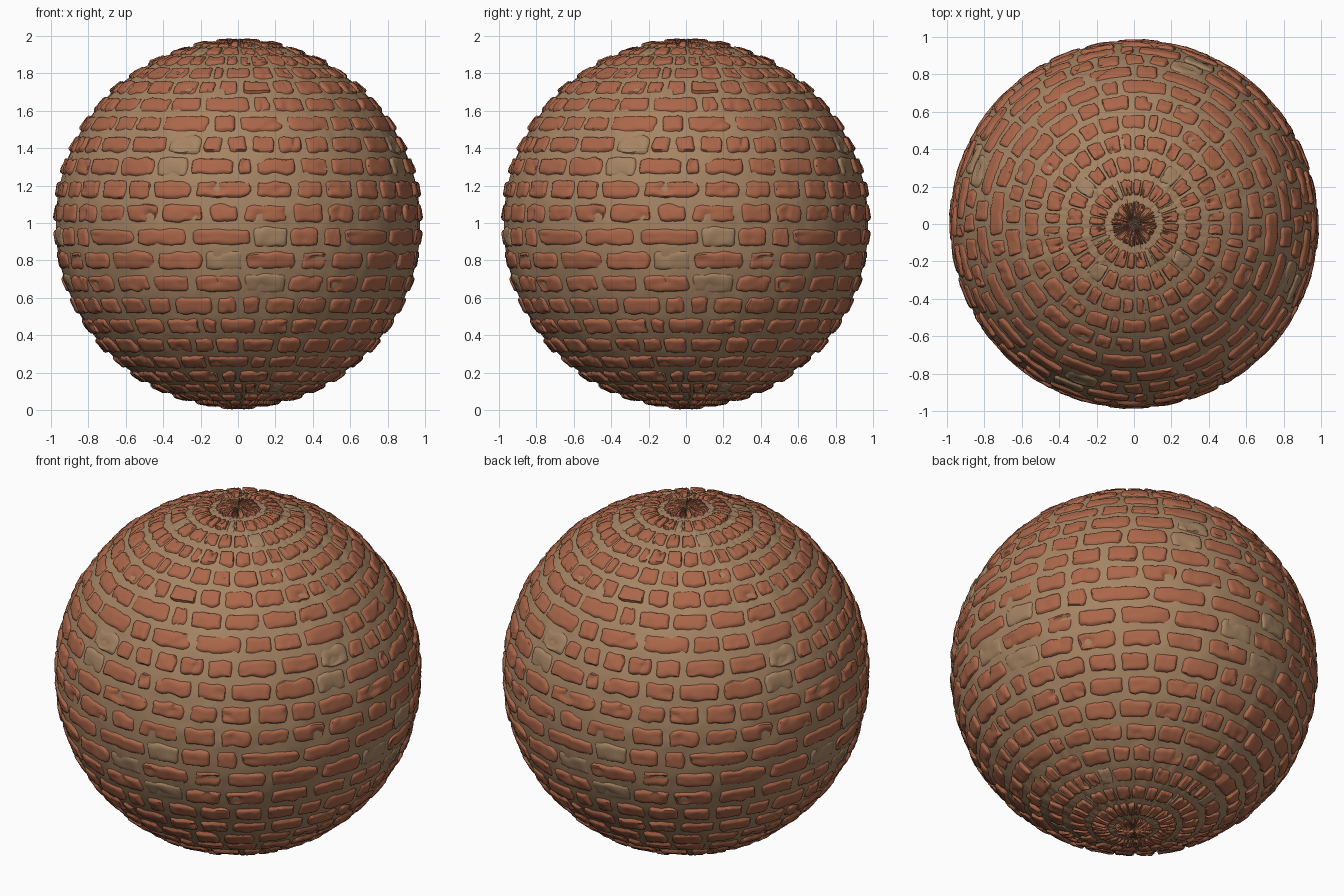
import bpy, math, random
from mathutils import Vector, noise

if "Cube" in bpy.data.objects:
    bpy.data.objects.remove(bpy.data.objects["Cube"])

random.seed(4)
CENTRE_Z, BRICK_R, MORTAR_R = 0.996, 0.987, 0.974
COURSE = 7.5                      # degrees of latitude per brick course


def material(name, rgb):
    m = bpy.data.materials.new(name)
    m.diffuse_color = (*rgb, 1)
    m.use_nodes = True
    m.node_tree.nodes["Principled BSDF"].inputs["Base Color"].default_value = m.diffuse_color
    return m


BRICK = material("brick_red", (0.41, 0.135, 0.068))
MORTAR = material("mortar_tan", (0.38, 0.23, 0.125))

# Joints between bricks (degrees of longitude from the front) for each course, from
# latitude -34 upwards. The wall repeats every 90 degrees round and every 12 courses.
JOINTS = [
    (-28.5, -14, -7.5, 7.5, 20, 32),
    (-34, -23.6, -8.4, 0.7, 9, 21, 33),
    (-30, -15.3, 2, 16.3, 30),
    (-27.6, -10.8, 1.6, 19.7, 30.6, 45),
    (-34.6, -15.4, 4.7, 16, 27.4, 35.4),
    (-38, -25.7, -10, 1, 16.7, 28.8),
    (-38, -28.6, -14.3, 5, 18.3, 28.9),
    (-28, -16.5, -0.7, 5.2, 20.3, 32),
    (-25, -13, -4.5, 4.1, 13.9, 23.7, 34),
    (-29.8, -10, 0, 18, 37),
    (-28.8, -14.8, 5.7, 14.4, 28.8),
    (-32, -19, -10, 1, 16, 28),
]
# (course, brick) spots plastered over with mortar
PATCHES = {(3, 1), (4, 2), (8, 0), (7, 0), (2, 2)}


def on_ball(lon, lat, r):
    lat = max(-89.9, min(89.9, lat))
    a, b = math.radians(lon), math.radians(lat)
    return (r * math.cos(b) * math.sin(a), -r * math.cos(b) * math.cos(a), CENTRE_Z + r * math.sin(b))


def bump(lon, lat, size, seed=0.0):
    return noise.noise(Vector((lon / size, lat / size, seed)))


def make(name, verts, faces, mats, mat_ids=None):
    me = bpy.data.meshes.new(name)
    me.from_pydata(verts, [], faces)
    for m in mats:
        me.materials.append(m)
    if mat_ids:
        me.polygons.foreach_set("material_index", mat_ids)
    ob = bpy.data.objects.new(name, me)
    bpy.context.collection.objects.link(ob)
    bpy.ops.object.select_all(action='DESELECT')
    ob.select_set(True)
    bpy.context.view_layer.objects.active = ob
    bpy.ops.object.shade_smooth_by_angle(angle=math.radians(50))
    return ob


def stops(half, n):
    """Grid lines across a brick: two close to each edge for the worn arris, even inside."""
    e = min(0.55, half * 0.2)
    inner = [-half + 2 * e + (2 * half - 4 * e) * i / n for i in range(n + 1)]
    return [-half, -half + e] + inner + [half - e, half]


def add_brick(store, lon0, lon1, lat, patch):
    """One worn brick, copied to the four quarters of the ball."""
    verts, faces, ids = store
    gap = random.uniform(1.4, 2.3) if not patch else 0.5
    a = (lon1 - lon0 - gap) / 2
    b = (COURSE - (random.uniform(1.5, 2.2) if not patch else 1.0)) / 2
    us, vs = stops(a, 8), stops(b, 4)
    nu, nv = len(us), len(vs)
    mid = (lon0 + lon1) / 2
    lift = random.uniform(-0.003, 0.004) - (0.006 if patch else 0)
    tilt = random.uniform(-0.003, 0.003)
    pts = []
    for j, v in enumerate(vs):
        for i, u in enumerate(us):
            ring = min(i, j, nu - 1 - i, nv - 1 - j)
            # rounded corners and a wandering outline
            x = mid + u * (1 - 0.10 * abs(v / b) ** 4)
            y = lat + v * (1 - 0.14 * abs(u / a) ** 6)
            dx, dy = bump(x, y, 3.2, 1) * 0.8, bump(x, y, 3.5, 7) * 0.7
            r = BRICK_R + lift + tilt * v / b
            r += 0.004 * bump(x, y, 2.2, 3) + 0.003 * bump(x, y, 6, 5)
            r -= 0.05 * max(0, bump(x, y, 4.5, 9) - 0.33)      # chipped hollows
            if ring == 0:
                r = MORTAR_R - 0.006
            elif ring == 1:
                r -= 0.0035
            pts.append((x + dx, y + dy, r))
    for q in range(4):
        base = len(verts)
        verts.extend(on_ball(x + 90 * q, y, r) for x, y, r in pts)
        for j in range(nv - 1):
            for i in range(nu - 1):
                k = base + j * nu + i
                faces.append((k, k + 1, k + nu + 1, k + nu))
                ids.append(0)


# Brick courses and plastered patches
bricks, patches = ([], [], []), ([], [], [])
for course in range(-7, 17):
    lat = -34.2 + COURSE * course
    row = list(JOINTS[course % 12])
    row.append(row[0] + 90)
    for n, (lo, hi) in enumerate(zip(row, row[1:])):
        parts = max(1, round((hi - lo) / 15)) if hi - lo > 22 else 1
        for p in range(parts):
            s = (hi - lo) / parts
            patch = (course, n) in PATCHES or (course not in range(12) and random.random() < 0.04)
            add_brick(patches if patch else bricks, lo + s * p, lo + s * (p + 1), lat, patch)
make("bricks", bricks[0], bricks[1], [BRICK])
make("mortar_patches", patches[0], patches[1], [MORTAR])

# Mortar ball behind the bricks, gently uneven
NU, NV = 240, 120
verts, faces = [], []
for j in range(NV + 1):
    lat = -90 + 180 * j / NV
    for i in range(NU):
        lon = (360 * i / NU) % 90
        fade = min(1, lon / 6, (90 - lon) / 6)
        r = MORTAR_R + fade * (0.007 * bump(lon, lat, 9, 2) + 0.004 * bump(lon, lat, 3, 4))
        verts.append(on_ball(360 * i / NU, lat, r))
for j in range(NV):
    for i in range(NU):
        k, n = j * NU, (i + 1) % NU
        faces.append((k + i, k + n, k + NU + n, k + NU + i))
faces.append(tuple(reversed(range(NU))))
faces.append(tuple(NV * NU + i for i in range(NU)))
make("mortar_ball", verts, faces, [MORTAR])
